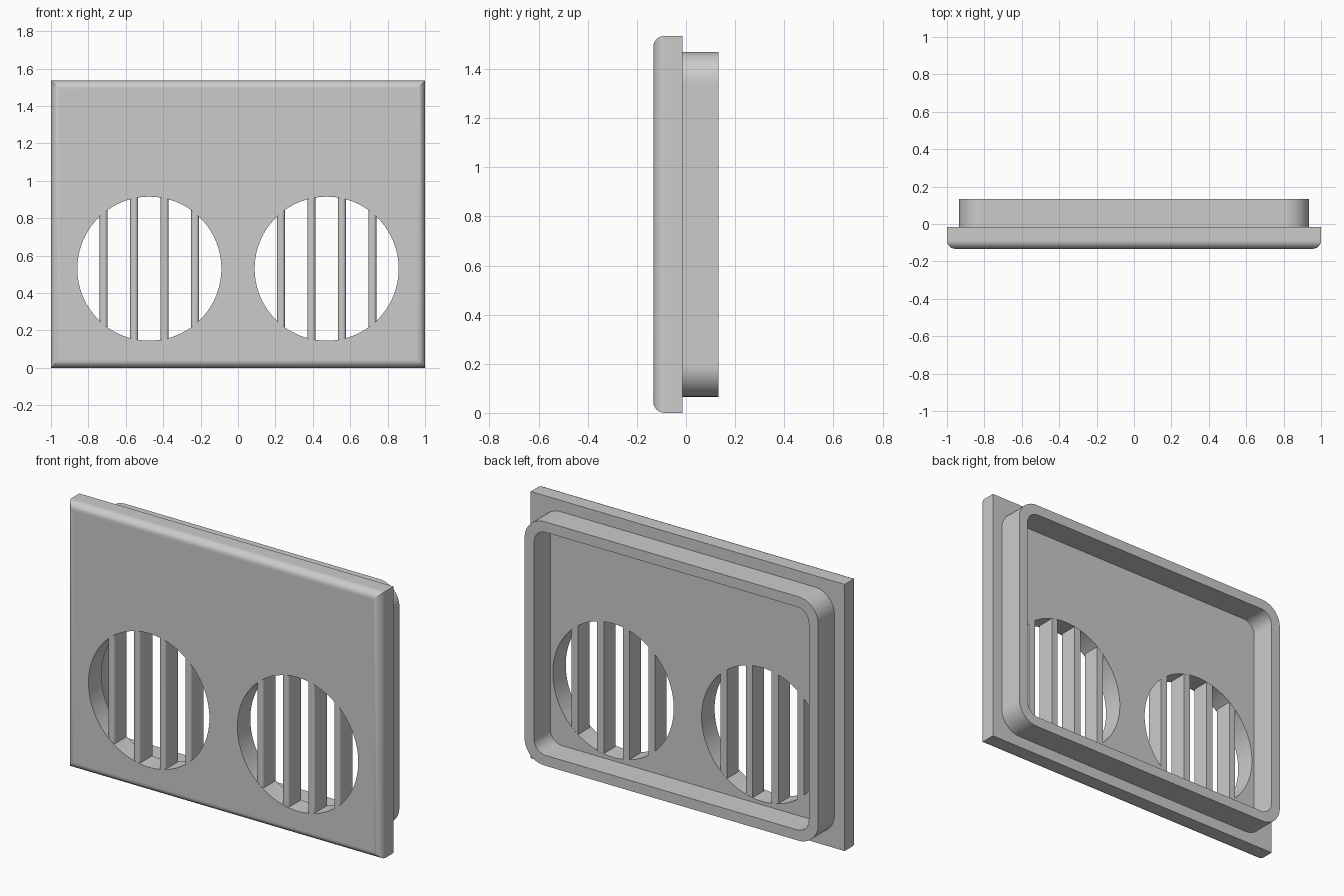
import bpy, bmesh
from math import sin, cos, pi, radians, sqrt

cube = bpy.data.objects.get("Cube")
if cube:
    bpy.data.objects.remove(cube, do_unlink=True)

W, H = 1.0, 1.535                    # plate half width, height
FRONT, BACK, REAR = -0.133, -0.015, 0.133
HOLE_X, HOLE_Z, HOLE_R = 0.474, 0.53, 0.385

grey = bpy.data.materials.new("plain_grey")
grey.use_nodes = True
colour = (0.6, 0.6, 0.6, 1)
grey.diffuse_color = colour
grey.node_tree.nodes["Principled BSDF"].inputs["Base Color"].default_value = colour


def add_object(name, bm):
    bmesh.ops.recalc_face_normals(bm, faces=bm.faces)
    mesh = bpy.data.meshes.new(name)
    bm.to_mesh(mesh)
    bm.free()
    mesh.materials.append(grey)
    ob = bpy.data.objects.new(name, mesh)
    bpy.context.collection.objects.link(ob)
    return ob


def box(x0, x1, y0, y1, z0, z1):
    bm = bmesh.new()
    bmesh.ops.create_cube(bm, size=1)
    for v in bm.verts:
        v.co.x = x1 if v.co.x > 0 else x0
        v.co.y = y1 if v.co.y > 0 else y0
        v.co.z = z1 if v.co.z > 0 else z0
    return bm


def round_front(bm, y, width, segments, vertical_only=False):
    edges = [e for e in bm.edges if all(abs(v.co.y - y) < 1e-5 for v in e.verts)]
    if vertical_only:
        edges = [e for e in edges if abs(e.verts[0].co.x - e.verts[1].co.x) < 1e-5]
    bmesh.ops.bevel(bm, geom=edges, offset=width, offset_type='OFFSET',
                    segments=segments, profile=0.5, affect='EDGES')


def cylinder(name, x, radius):
    bm = bmesh.new()
    ring = [(x + radius * cos(2 * pi * i / 96), HOLE_Z + radius * sin(2 * pi * i / 96))
            for i in range(96)]
    face = bm.faces.new([bm.verts.new((px, -0.3, pz)) for px, pz in ring])
    out = bmesh.ops.extrude_face_region(bm, geom=[face])
    for v in out["geom"]:
        if isinstance(v, bmesh.types.BMVert):
            v.co.y = 0.3
    ob = add_object(name, bm)
    ob.hide_render = True
    return ob


def cut(ob, cutter, operation):
    mod = ob.modifiers.new("cut", 'BOOLEAN')
    mod.object, mod.operation, mod.solver = cutter, operation, 'EXACT'
    bpy.context.view_layer.objects.active = ob
    bpy.ops.object.modifier_apply(modifier=mod.name)


def smooth(ob):
    bpy.ops.object.select_all(action='DESELECT')
    ob.select_set(True)
    bpy.context.view_layer.objects.active = ob
    bpy.ops.object.shade_smooth_by_angle(angle=radians(30))
    mod = ob.modifiers.new("flat_faces", 'WEIGHTED_NORMAL')
    mod.keep_sharp = True


# Front plate with a rounded front rim
bm = box(-W, W, FRONT, BACK, 0, H)
round_front(bm, FRONT, 0.045, 6)
plate = add_object("front_plate", bm)

# Round openings and the slats standing in them
for side, sx in (("right", -1), ("left", 1)):
    hole = cylinder("hole_cutter", sx * HOLE_X, HOLE_R)
    cut(plate, hole, 'DIFFERENCE')
    bpy.data.objects.remove(hole, do_unlink=True)
    limit = cylinder("slat_cutter", sx * HOLE_X, HOLE_R + 0.002)
    for i in range(4):
        x = sx * HOLE_X + (i - 1.5) * 0.163
        bm = box(x - 0.021, x + 0.021, FRONT + 0.001, BACK - 0.001,
                 HOLE_Z - 0.5, HOLE_Z + 0.5)
        round_front(bm, FRONT + 0.001, 0.016, 4, vertical_only=True)
        slat = add_object(f"{side}_slat_{i + 1}", bm)
        cut(slat, limit, 'INTERSECT')
        smooth(slat)
    bpy.data.objects.remove(limit, do_unlink=True)
smooth(plate)


# Hollow rear frame with rounded corners
def rounded_outline(half_w, half_h, radius, steps=10):
    points = []
    for q, (sx, sz) in enumerate(((1, 1), (-1, 1), (-1, -1), (1, -1))):
        for i in range(steps + 1):
            a = (q + i / steps) * pi / 2
            points.append((sx * (half_w - radius) + radius * cos(a),
                           H / 2 + sz * (half_h - radius) + radius * sin(a)))
    return points


outer = rounded_outline(0.935, 0.702, 0.125)
inner = rounded_outline(0.875, 0.642, 0.075)
bm = bmesh.new()
loops = [[bm.verts.new((x, y, z)) for x, z in outline]
         for outline, y in ((outer, BACK), (outer, REAR), (inner, REAR), (inner, BACK))]
n = len(outer)
for k in range(4):
    a, b = loops[k], loops[(k + 1) % 4]
    for i in range(n):
        j = (i + 1) % n
        bm.faces.new((a[i], a[j], b[j], b[i]))
smooth(add_object("rear_frame", bm))
